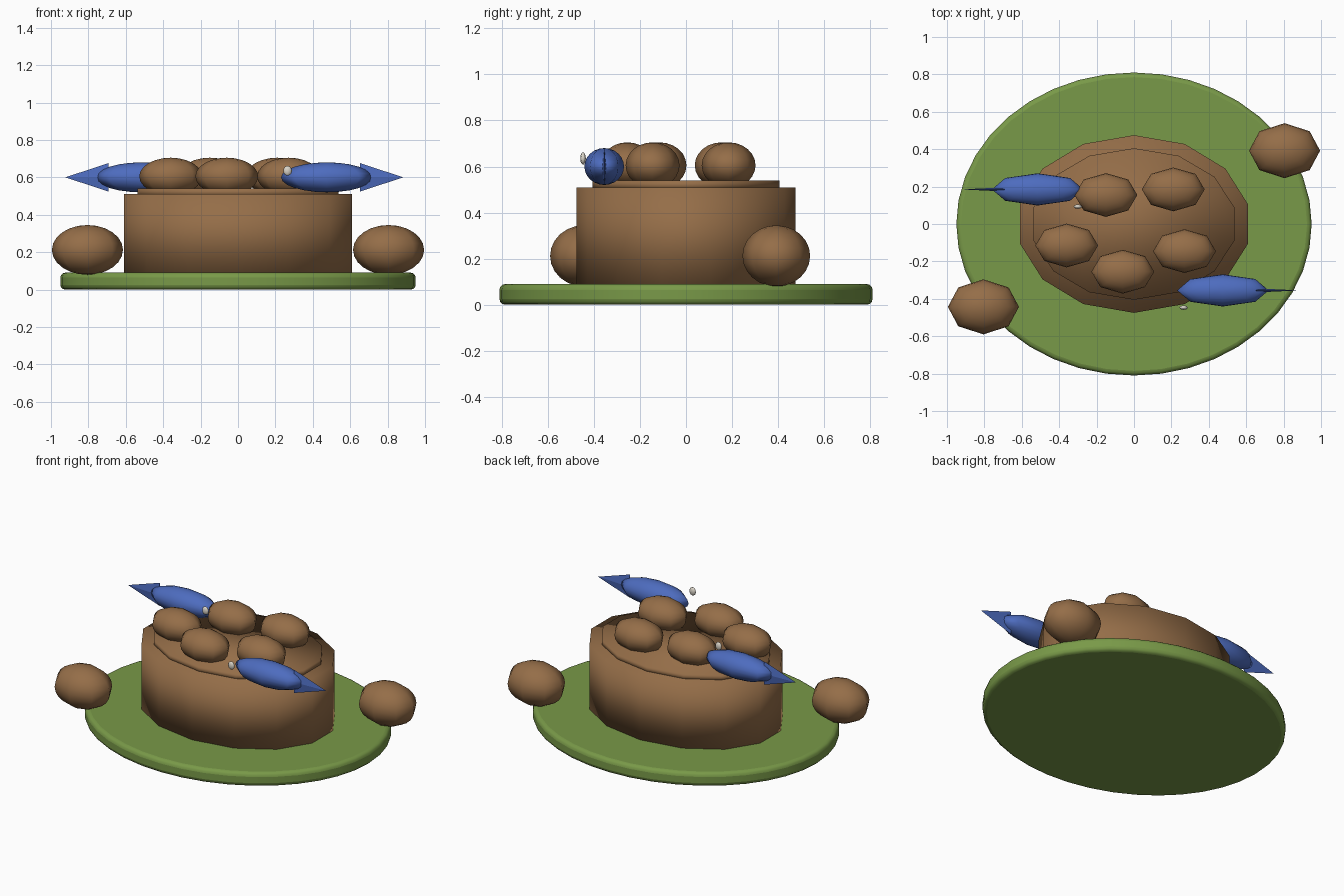
import bpy, math
from mathutils import Matrix

cube = bpy.data.objects.get("Cube")
if cube:
    bpy.data.objects.remove(cube, do_unlink=True)


def material(name, rgb):
    m = bpy.data.materials.new(name)
    m.use_nodes = True
    m.diffuse_color = (*rgb, 1)
    m.node_tree.nodes["Principled BSDF"].inputs["Base Color"].default_value = (*rgb, 1)
    return m


BROWN = material("earth brown", (0.30, 0.155, 0.065))
GREEN = material("leaf green", (0.19, 0.32, 0.065))
BLUE = material("fish blue", (0.075, 0.15, 0.52))
WHITE = material("eye white", (0.70, 0.66, 0.58))


def finish(name, mat, loc, scale, smooth=True):
    o = bpy.context.object
    o.name = name
    o.data.transform(Matrix.Diagonal((*scale, 1)))
    o.location = loc
    o.data.materials.append(mat)
    if smooth:
        bpy.ops.object.shade_smooth()
    return o


def ellipsoid(name, mat, loc, radii, segments=8, rings=12):
    bpy.ops.mesh.primitive_uv_sphere_add(segments=segments, ring_count=rings, radius=1)
    return finish(name, mat, loc, radii)


def drum(name, mat, radii, bottom, top, sides, turn=0):
    bpy.ops.mesh.primitive_cylinder_add(vertices=sides, radius=1, depth=1)
    bpy.context.object.data.transform(Matrix.Rotation(turn, 4, 'Z'))
    return finish(name, mat, (0, 0, (bottom + top) / 2), (*radii, top - bottom))


# Oval ground with a rounded rim
ground = drum("ground_disc", GREEN, (0.95, 0.81), 0, 0.09, 40)
bevel = ground.modifiers.new("rounded rim", 'BEVEL')
bevel.width = 0.025
bevel.segments = 3
bevel.limit_method = 'ANGLE'
bevel.angle_limit = math.radians(40)
bpy.ops.object.shade_smooth_by_angle(angle=math.radians(50))

# Fourteen-sided mound and the raised step on it
drum("mound", BROWN, (0.625, 0.475), 0.085, 0.51, 14)
drum("mound_step", BROWN, (0.55, 0.405), 0.50, 0.54, 14)

# Stones lying on the step
stones = [(-0.15, 0.155), (0.21, 0.185), (-0.36, -0.115), (0.27, -0.145), (-0.06, -0.255)]
for i, (x, y) in enumerate(stones):
    ellipsoid(f"top_stone_{i + 1}", BROWN, (x, y, 0.605), (0.168, 0.117, 0.10))

# Boulders at the edge of the ground
for side, x, y in (("left", 0.805, 0.392), ("right", -0.805, -0.443)):
    ellipsoid(f"{side}_boulder", BROWN, (x, y, 0.212), (0.19, 0.147, 0.133))


# Fish: body, flat tapering tail and one eye on the front flank
def fish(side, x, y, direction, eye_x):
    ellipsoid(f"{side}_fish_body", BLUE, (x, y, 0.60), (0.245, 0.086, 0.08))
    bpy.ops.mesh.primitive_cone_add(vertices=4, radius1=1, radius2=0, depth=1)
    bpy.context.object.data.transform(Matrix.Rotation(direction * math.pi / 2, 4, 'Y'))
    finish(f"{side}_fish_tail", BLUE, (x + direction * 0.293, y, 0.60),
           (0.23, 0.011, 0.076), smooth=False)
    ellipsoid(f"{side}_fish_eye", WHITE, (eye_x, y - 0.092, 0.635), (0.023, 0.012, 0.026))


fish("left", 0.475, -0.355, 1, 0.265)
fish("right", -0.515, 0.185, -1, -0.30)
